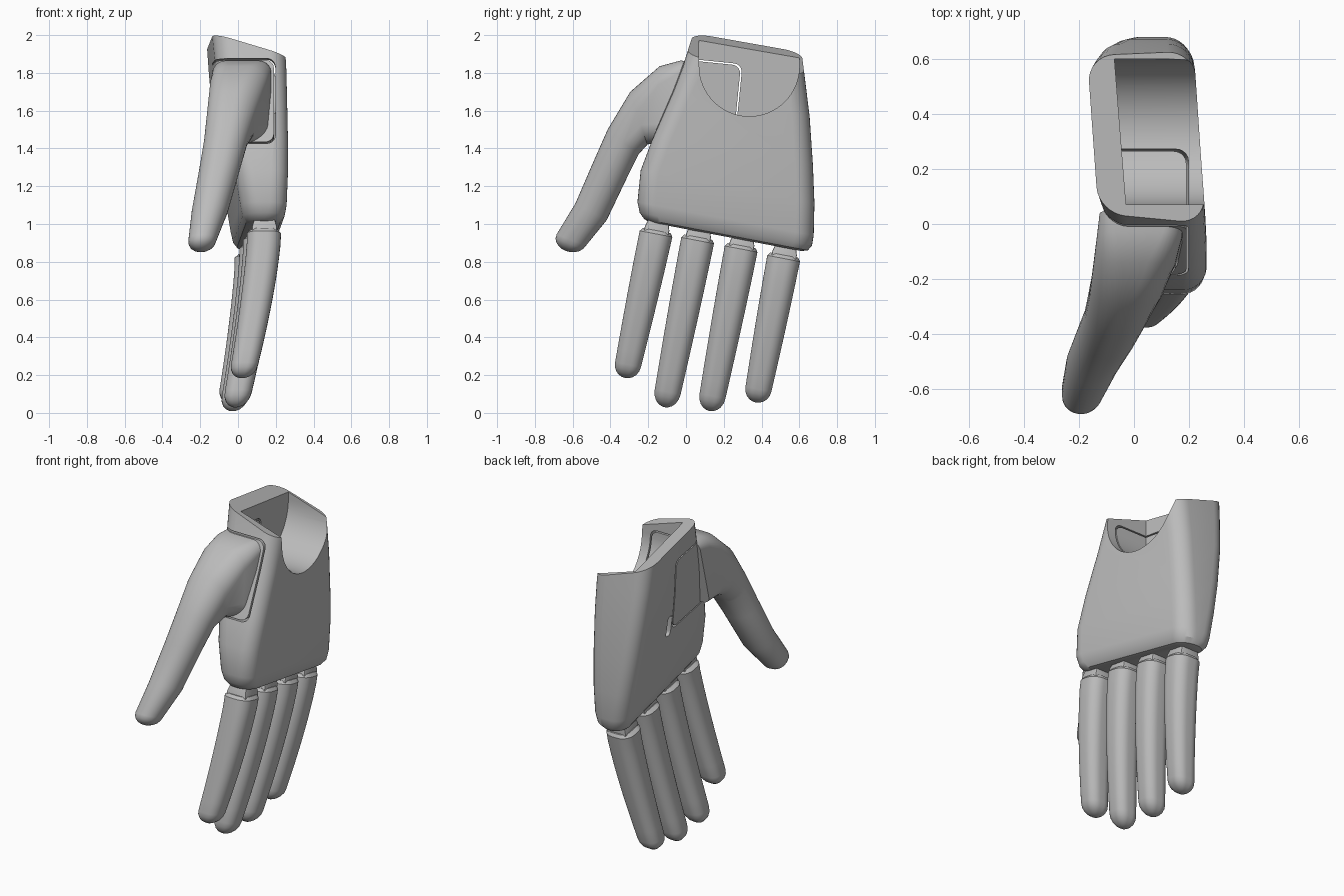
import bpy, bmesh
from math import sin, cos, pi, radians
from mathutils import Vector, Matrix

cube = bpy.data.objects.get("Cube")
if cube:
    bpy.data.objects.remove(cube, do_unlink=True)

grey = bpy.data.materials.new("matte grey")
grey.use_nodes = True
grey.diffuse_color = (0.5, 0.5, 0.5, 1)
grey.node_tree.nodes["Principled BSDF"].inputs["Base Color"].default_value = (0.5, 0.5, 0.5, 1)

X = Vector((1, 0, 0))
TILT = -0.19                       # every cross-section drops towards the back
SIDE = Vector((0, 1, TILT)).normalized()


def section(centre, u, v, hu, hv, r, steps=8):
    """Rounded rectangle spanned by u and v."""
    r = min(r, hu * 0.97, hv * 0.97)
    pts = []
    for k, (su, sv) in enumerate(((1, 1), (-1, 1), (-1, -1), (1, -1))):
        for i in range(steps + 1):
            a = (k + i / steps) * pi / 2
            pts.append(Vector(centre) + u * (su * (hu - r) + r * cos(a))
                       + v * (sv * (hv - r) + r * sin(a)))
    return pts


def make_object(name, bm):
    bmesh.ops.recalc_face_normals(bm, faces=bm.faces[:])
    mesh = bpy.data.meshes.new(name)
    bm.to_mesh(mesh)
    bm.free()
    mesh.materials.append(grey)
    ob = bpy.data.objects.new(name, mesh)
    bpy.context.collection.objects.link(ob)
    return ob


def loft(name, rings):
    bm = bmesh.new()
    rows = [[bm.verts.new(p) for p in ring] for ring in rings]
    n = len(rows[0])
    for a, b in zip(rows, rows[1:]):
        for i in range(n):
            bm.faces.new((a[i], a[(i + 1) % n], b[(i + 1) % n], b[i]))
    bm.faces.new(rows[0])
    bm.faces.new(rows[-1])
    return make_object(name, bm)


def round_tip(ring, direction, depth):
    """Rings that close a loft with a dome."""
    mid = sum(ring, Vector()) / len(ring)
    return [[mid + (p - mid) * cos(a) + direction * depth * sin(a) for p in ring]
            for a in map(radians, (20, 40, 58, 74, 85))]


def box(name, matrix, bevel=0.0):
    bm = bmesh.new()
    bmesh.ops.create_cube(bm, size=1, matrix=matrix)
    if bevel:
        bmesh.ops.bevel(bm, geom=bm.edges[:], offset=bevel, segments=5,
                        profile=0.5, affect='EDGES')
    return make_object(name, bm)


def activate(ob):
    bpy.ops.object.select_all(action='DESELECT')
    ob.select_set(True)
    bpy.context.view_layer.objects.active = ob


def boolean(ob, cutter, operation='DIFFERENCE'):
    cutter.hide_render = True
    mod = ob.modifiers.new("cut", 'BOOLEAN')
    mod.object, mod.operation, mod.solver = cutter, operation, 'EXACT'
    activate(ob)
    bpy.ops.object.modifier_apply(modifier=mod.name)
    bpy.data.objects.remove(cutter, do_unlink=True)


# Palm: height, front, back, right, left of each section
palm_rows = [(0.935, -0.19, 0.61, 0.05, 0.17), (0.945, -0.22, 0.645, 0.02, 0.2),
             (0.975, -0.245, 0.667, 0.0, 0.222), (1.03, -0.257, 0.676, -0.012, 0.232),
             (1.2, -0.24, 0.68, -0.04, 0.24), (1.4, -0.17, 0.672, -0.075, 0.245),
             (1.65, -0.07, 0.655, -0.11, 0.247), (1.85, 0.0, 0.63, -0.13, 0.247),
             (2.15, 0.09, 0.59, -0.155, 0.245)]
palm_side = Vector((-0.07, 1, TILT))
rings = []
for z, y0, y1, x0, x1 in palm_rows:
    y = (y0 + y1) / 2
    centre = ((x0 + x1) / 2 - 0.07 * (y - 0.2), y, z + TILT * (y - 0.2))
    rings.append(section(centre, X, palm_side, (x1 - x0) / 2, (y1 - y0) / 2, 0.095))
palm = loft("palm", rings)

# Slanted wrist opening
normal = Vector((0.32, 0.2, 1)).normalized()
turn = normal.to_track_quat('Z', 'Y').to_matrix().to_4x4()
place = Matrix.Translation(Vector((-0.12, 0.1, 1.995)) + normal)
boolean(palm, box("wrist_cutter", place @ turn @ Matrix.Scale(2, 4)))

# U-shaped wrist socket, open on the left side
arc = [(0.335 + 0.265 * cos(a), 1.835 + 0.265 * sin(a))
       for a in (pi + pi * i / 32 for i in range(33))]
outline = [(0.07, 2.4)] + arc + [(0.6, 2.4)]
boolean(palm, loft("socket_cutter", [
    [Vector((x - 0.08 * (y - 0.335), y, z)) for y, z in outline] for x in (-0.05, 0.6)]))

# Thumb mount, split from the palm by a narrow gap
mount = palm.copy()
mount.data = palm.data.copy()
mount.name = "thumb_mount"
bpy.context.collection.objects.link(mount)


def mount_block(gap):
    size = Matrix.Diagonal((0.6 + gap, 0.8 + gap, 0.45 + gap, 1))
    spot = Matrix.Translation((-0.11, -0.13, 1.655)) @ Matrix.Rotation(-0.1, 4, 'X')
    return box("mount_cutter", spot @ size, 0.045)


boolean(palm, mount_block(0.016))
boolean(mount, mount_block(0.0), 'INTERSECT')

# Small pocket beside the mount
boolean(palm, box("pocket_cutter", Matrix.Translation((-0.1, 0.29, 1.42))
                  @ Matrix.Diagonal((0.14, 0.05, 0.13, 1)), 0.02))

# Thumb: lower point, upper point, right and left of each section, corner radius
thumb_rows = [((-0.53, 0.885), (-0.685, 0.945), -0.262, -0.115, 0.08),
              ((-0.42, 1.02), (-0.585, 1.11), -0.245, -0.055, 0.09),
              ((-0.31, 1.25), (-0.49, 1.33), -0.205, 0.01, 0.1),
              ((-0.25, 1.37), (-0.415, 1.5), -0.18, 0.05, 0.1),
              ((-0.205, 1.42), (-0.295, 1.7), -0.163, 0.1, 0.11),
              ((-0.17, 1.43), (-0.14, 1.835), -0.148, 0.15, 0.1),
              ((-0.13, 1.435), (-0.03, 1.865), -0.135, 0.175, 0.07),
              ((-0.06, 1.435), (0.05, 1.86), -0.125, 0.18, 0.05)]
rings = []
for low, high, x0, x1, r in thumb_rows:
    low, high = Vector((0, *low)), Vector((0, *high))
    across = high - low
    rings.append(section((low + high) / 2 + X * (x0 + x1) / 2, X, across.normalized(),
                         (x1 - x0) / 2, across.length / 2, r))
tip = round_tip(rings[0], Vector((-0.15, -0.45, -0.85)).normalized(), 0.065)
thumb = loft("thumb", tip[::-1] + rings)
parts = [palm, mount, thumb]

# Fingers: knuckle and tip
fingers = {"index": ((0.14, -0.155, 0.965), (0.02, -0.322, 0.185)),
           "middle": ((0.12, 0.065, 0.93), (-0.015, -0.113, 0.03)),
           "ring": ((0.1, 0.295, 0.885), (-0.03, 0.125, 0.01)),
           "pinky": ((0.075, 0.52, 0.835), (-0.04, 0.37, 0.055))}
for name, (top, end) in fingers.items():
    top, end = Vector(top), Vector(end)
    rings = []
    for i in range(11):
        t = i / 10 * 0.91
        c = top.lerp(end, t)
        c.x = top.x + (end.x - top.x) * t ** 1.4
        taper = 1 - 0.24 * t ** 1.5
        if i == 0:
            rings.append(section(c, X, SIDE, 0.07, 0.075, 0.05))
            c = c + (end - top).normalized() * 0.018
        rings.append(section(c, X, SIDE, 0.09 * taper, 0.088 * taper, 0.07 * taper))
    way = end - sum(rings[-1], Vector()) / len(rings[-1])
    rings += round_tip(rings[-1], way.normalized(), way.length)
    parts.append(loft(name + "_finger", rings))

    # Hinge block between finger and palm
    up = Vector((0, 0.19, 1)).normalized()
    parts.append(loft(name + "_hinge", [
        section(top + up * h, X, SIDE, w, w, 0.008, 2)
        for h, w in ((-0.03, 0.066), (0.01, 0.066), (0.07, 0.05))]))

for ob in parts:
    activate(ob)
    bpy.ops.object.shade_smooth_by_angle(angle=radians(32))
